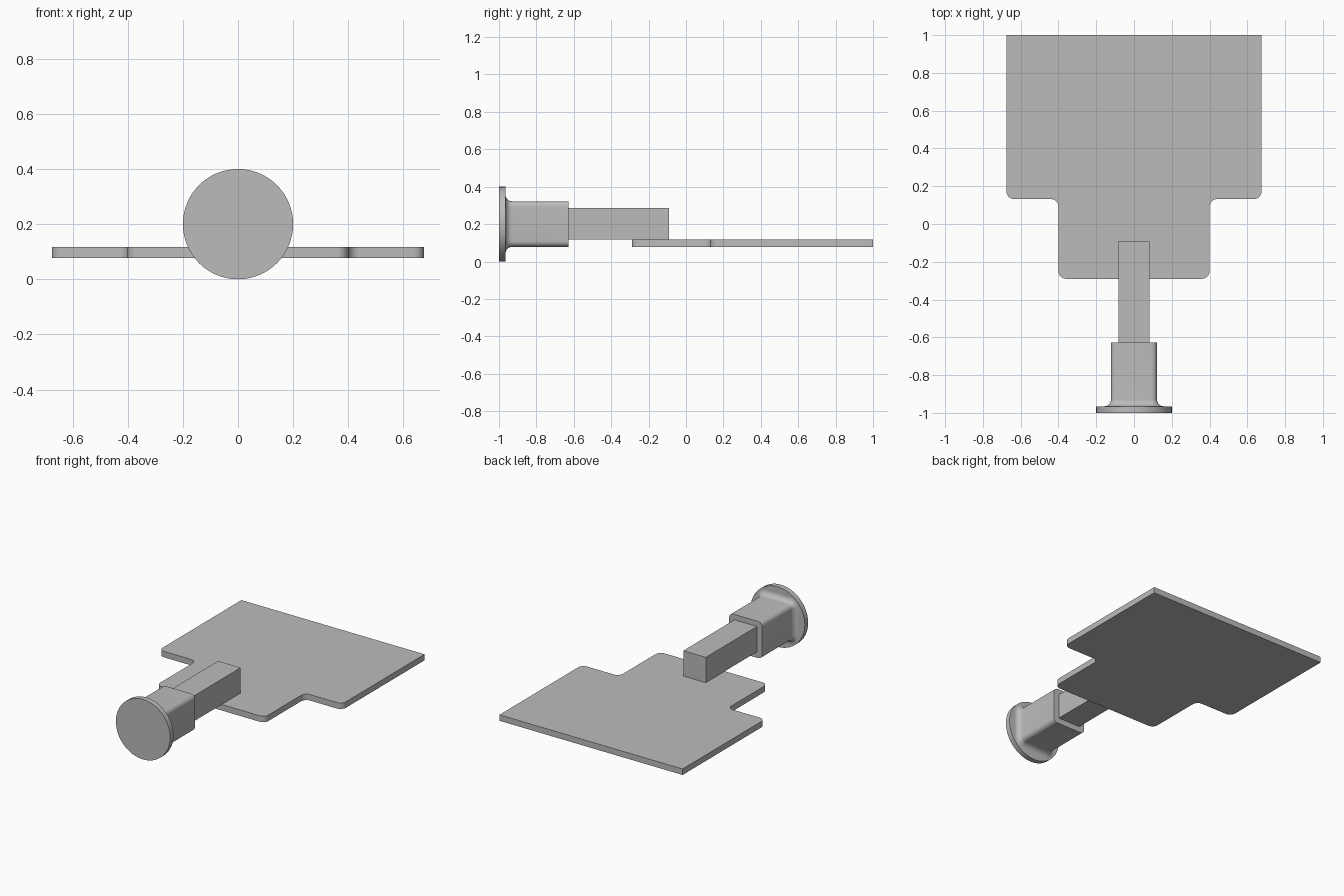
import bpy, bmesh
from math import sin, cos, pi, radians

cube = bpy.data.objects.get("Cube")
if cube:
    bpy.data.objects.remove(cube, do_unlink=True)

grey = bpy.data.materials.new("plain grey")
grey.use_nodes = True
colour = (0.5, 0.5, 0.5, 1)
grey.diffuse_color = colour
grey.node_tree.nodes["Principled BSDF"].inputs["Base Color"].default_value = colour

AXIS_Z = 0.2  # height of the handle's centre line


def loft(name, rings):
    """Skin a list of equal-length rings and cap both ends."""
    bm = bmesh.new()
    loops = [[bm.verts.new(p) for p in ring] for ring in rings]
    n = len(loops[0])
    for a, b in zip(loops, loops[1:]):
        for i in range(n):
            j = (i + 1) % n
            bm.faces.new((a[i], a[j], b[j], b[i]))
    bm.faces.new(loops[0])
    bm.faces.new(loops[-1])
    bmesh.ops.recalc_face_normals(bm, faces=bm.faces)
    mesh = bpy.data.meshes.new(name)
    bm.to_mesh(mesh)
    bm.free()
    mesh.materials.append(grey)
    obj = bpy.data.objects.new(name, mesh)
    bpy.context.collection.objects.link(obj)
    bpy.ops.object.select_all(action="DESELECT")
    obj.select_set(True)
    bpy.context.view_layer.objects.active = obj
    bpy.ops.object.shade_smooth_by_angle(angle=radians(30))
    return obj


def rounded_square(half, radius, y, steps=8):
    """Rounded square ring around the handle's axis."""
    ring = []
    for q in range(4):
        mid = pi / 4 + q * pi / 2
        cx = (half - radius) * 2 ** 0.5 * cos(mid)
        cz = (half - radius) * 2 ** 0.5 * sin(mid)
        for s in range(steps + 1):
            a = q * pi / 2 + s / steps * pi / 2
            ring.append((cx + radius * cos(a), y, AXIS_Z + cz + radius * sin(a)))
    return ring


def fillet(prev, corner, nxt, radius, steps=8):
    """Round a right-angled corner of an outline."""
    u = [(p - c) / abs(sum(prev) - sum(corner)) for p, c in zip(prev, corner)]
    v = [(p - c) / abs(sum(nxt) - sum(corner)) for p, c in zip(nxt, corner)]
    pts = []
    for s in range(steps + 1):
        a = s / steps * pi / 2
        pts.append(tuple(c + radius * (i * (1 - sin(a)) + j * (1 - cos(a)))
                         for c, i, j in zip(corner, u, v)))
    return pts


# Flat blade with a narrower front tab; all but the back corners are rounded
half = [(0.4, -0.29), (0.4, 0.132), (0.675, 0.132), (0.675, 1.0)]
corners = half + [(-x, y) for x, y in reversed(half)]
outline = []
for i, c in enumerate(corners):
    if c[1] == 1.0:
        outline.append(c)
    else:
        outline += fillet(corners[i - 1], c, corners[(i + 1) % len(corners)], 0.04)
loft("blade", [[(x, y, z) for x, y in outline] for z in (0.077, 0.117)])

# Square bar resting on the blade
loft("bar", [[(x, y, z) for x, z in ((-0.083, 0.117), (0.083, 0.117),
                                     (0.083, 0.286), (-0.083, 0.286))]
             for y in (-0.64, -0.09)])

# Sleeve that flares into the end disc
FLARE, CORNER, SLEEVE = 0.035, 0.03, 0.122
rings = [rounded_square(SLEEVE, CORNER, -0.628)]
for s in range(9):
    a = s / 8 * pi / 2
    d = FLARE * (1 - cos(a))
    rings.append(rounded_square(SLEEVE + d, CORNER + d, -0.93 - FLARE * sin(a)))
loft("sleeve", rings)

# Round end disc
N = 64
loft("end_disc", [[(0.2 * cos(2 * pi * i / N), y, AXIS_Z + 0.2 * sin(2 * pi * i / N))
                   for i in range(N)] for y in (-1.0, -0.965)])
